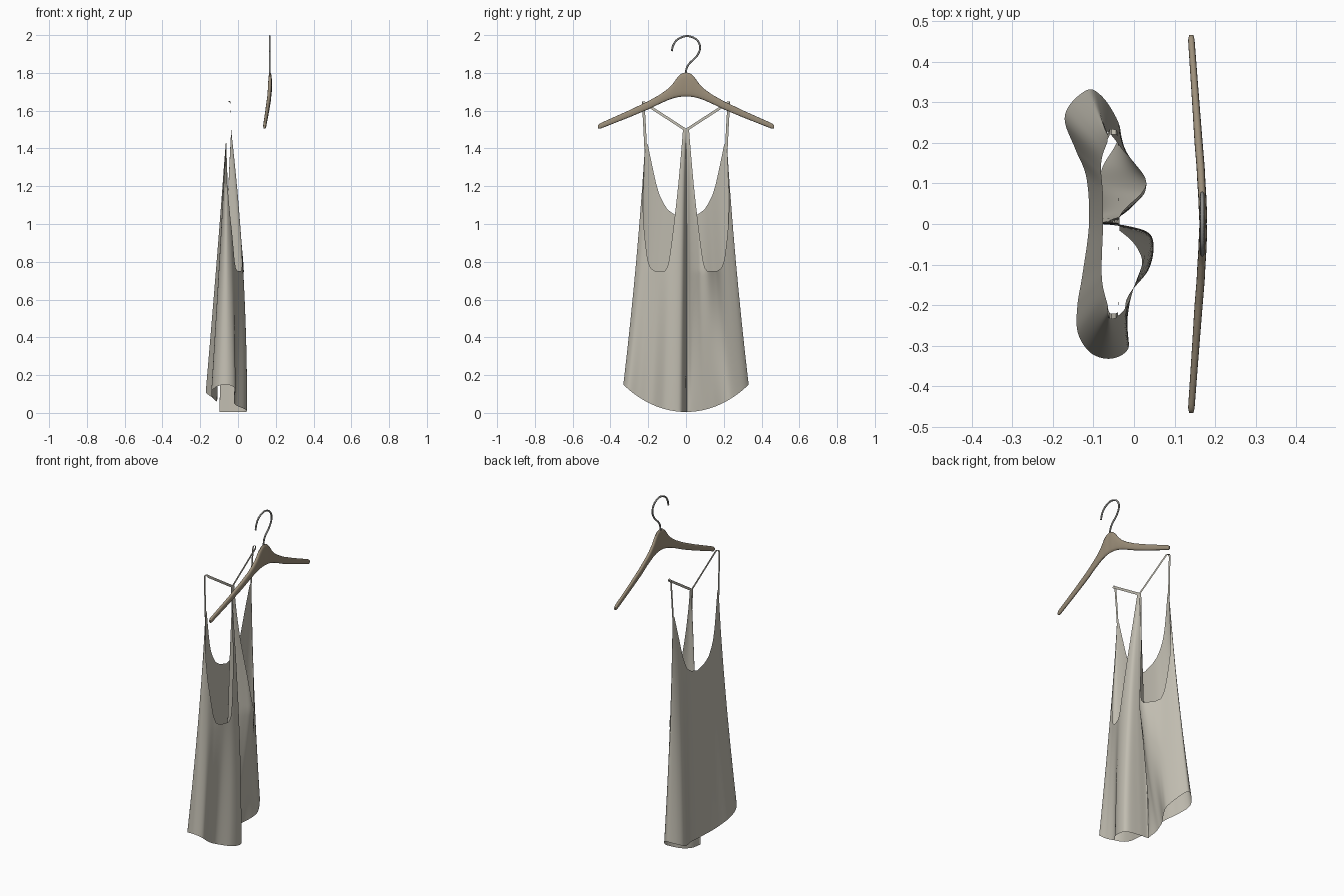
import bpy, math
from mathutils import Vector

if "Cube" in bpy.data.objects:
    bpy.data.objects.remove(bpy.data.objects["Cube"])


def material(name, rgb, rough=0.8):
    m = bpy.data.materials.new(name)
    m.use_nodes = True
    m.diffuse_color = (*rgb, 1)
    node = m.node_tree.nodes["Principled BSDF"]
    node.inputs["Base Color"].default_value = (*rgb, 1)
    node.inputs["Roughness"].default_value = rough
    return m


CLOTH = material("warm grey cloth", (0.53, 0.505, 0.435))
WOOD = material("muted brown wood", (0.335, 0.275, 0.195))
METAL = material("grey metal", (0.27, 0.27, 0.26), 0.4)


def interp(table, t):
    """Piecewise linear lookup in a table of (key, value, ...) rows."""
    if t <= table[0][0]:
        return table[0][1:]
    for a, b in zip(table, table[1:]):
        if t <= b[0]:
            k = (t - a[0]) / (b[0] - a[0])
            return tuple(p + (q - p) * k for p, q in zip(a[1:], b[1:]))
    return table[-1][1:]


def spline(points, steps, closed):
    """Catmull-Rom curve through the points."""
    pts = [Vector(p) for p in points]
    n = len(pts)
    get = (lambda i: pts[i % n]) if closed else (lambda i: pts[max(0, min(n - 1, i))])
    out = []
    for i in range(n if closed else n - 1):
        a, b, c, d = (get(i + j) for j in (-1, 0, 1, 2))
        for k in range(steps):
            t = k / steps
            out.append(0.5 * (2 * b + (c - a) * t + (2 * a - 5 * b + 4 * c - d) * t * t
                              + (3 * b - a - 3 * c + d) * t ** 3))
    if not closed:
        out.append(pts[-1])
    return out


def mesh_object(name, verts, faces, mat):
    me = bpy.data.meshes.new(name)
    me.from_pydata(verts, [], faces)
    me.materials.append(mat)
    ob = bpy.data.objects.new(name, me)
    bpy.context.collection.objects.link(ob)
    bpy.ops.object.select_all(action="DESELECT")
    ob.select_set(True)
    bpy.context.view_layer.objects.active = ob
    bpy.ops.object.shade_smooth_by_angle(angle=math.radians(50))


# Draped outline (x, y, inward pull at the hem): scooped panel, then folded racer panel
scoop_side = [(-.12, .33, 0), (-.165, .295, 0), (-.18, .25, 0), (-.15, .18, 0),
              (-.12, .11, 0), (-.113, 0, 0), (-.13, -.12, 0), (-.145, -.2, 0),
              (-.145, -.27, 0), (-.11, -.322, 0)]
racer_side = [(-.055, -.336, 0), (-.012, -.31, 0), (0, -.25, -.02), (.02, -.18, -.04),
              (.045, -.11, -.01), (.048, -.05, 0), (.03, -.018, 0), (-.02, -.004, -.02),
              (-.075, .002, -.02), (-.065, .014, -.03), (-.02, .032, -.075),
              (.025, .07, -.12), (.05, .1, -.14), (.05, .14, -.13), (.012, .19, -.06),
              (-.025, .23, -.01), (-.06, .285, 0), (-.09, .32, 0)]
outline = spline(scoop_side + racer_side, 10, True)
y_max = max(p.y for p in outline)
y_min = min(p.y for p in outline)
top_i = max(range(len(outline)), key=lambda i: outline[i].y)
outline = outline[top_i:] + outline[:top_i]
low_i = min(range(len(outline)), key=lambda i: outline[i].y)

# Upper edge height against distance from the centre (0) to the side seam (1)
NECKLINE = [(0, 1.03), (.25, 1.05), (.4, 1.075), (.5, 1.11), (.6, 1.155), (.68, 1.21),
            (.8, 1.31), (.93, 1.42), (1, 1.43)]
RACERBACK = [(0, 1.5), (.075, 1.5), (.11, 1.4), (.18, 1.2), (.26, 1.0), (.3, .9),
             (.34, .81), (.37, .77), (.42, .75), (.6, .75), (.7, .765), (.77, .81),
             (.84, .9), (.92, 1.02), (.97, 1.16), (1, 1.43)]
ROWS = 40
verts, faces = [], []
for i, p in enumerate(outline):
    s = p.y / (y_max if p.y > 0 else -y_min)
    a = min(1, abs(s))
    racer = i > low_i
    rim = interp(RACERBACK if racer else NECKLINE, a)[0]
    lowest = 0.005 if racer else 0.06
    hem = lowest + (0.15 - lowest) * a * a
    blend = (1 - a ** 4) if racer else 0
    x_top = -0.062 + 0.026 * blend
    for r in range(ROWS + 1):
        z = hem + (rim - hem) * r / ROWS
        k = z / 1.5
        spread = (1 - k) ** 1.1 * (1 - blend) + (1 - k * k) * blend
        half = 0.35 - 0.125 * z + 0.022 * z * z
        pull = p.z * max(0, 1 - z / 0.75)
        verts.append((x_top + (p.x - x_top) * spread + pull, s * half, z))
n, w = len(outline), ROWS + 1
for i in range(n):
    j = (i + 1) % n
    for r in range(ROWS):
        faces.append((i * w + r, j * w + r, j * w + r + 1, i * w + r + 1))
mesh_object("draped_top", verts, faces, CLOTH)

# Flat ribbon straps, over the shoulder and down to the racer tip:
# centre x, y, z and width direction y, z
RIBBON = [(-.066, .213, 1.39, 1, 0), (-.062, .221, 1.55, 1, 0), (-.060, .227, 1.64, 1, 0),
          (-.055, .227, 1.648, 1, 0), (-.044, .226, 1.648, .9, -.4),
          (-.039, .221, 1.64, .54, -.84), (-.037, 0, 1.497, .54, -.84)]
HALF_WIDTH = 0.007
for side, label in ((1, "left"), (-1, "right")):
    verts = [(x, side * (y + e * dy), z + e * dz)
             for x, y, z, dy, dz in RIBBON for e in (-HALF_WIDTH, HALF_WIDTH)]
    faces = [(2 * i, 2 * i + 1, 2 * i + 3, 2 * i + 2) for i in range(len(RIBBON) - 1)]
    mesh_object("strap_" + label, verts, faces, CLOTH)

# Wooden hanger: rounded sections swept along y (distance, top, bottom, x, half depth)
SECTIONS = [(0, 1.803, 1.675, .170, .009), (.025, 1.796, 1.674, .170, .010),
            (.045, 1.777, 1.671, .169, .010), (.07, 1.742, 1.665, .168, .010),
            (.1, 1.712, 1.654, .166, .010), (.14, 1.684, 1.636, .164, .010),
            (.2, 1.650, 1.607, .159, .010), (.3, 1.602, 1.565, .152, .009),
            (.455, 1.533, 1.504, .141, .008), (.465, 1.524, 1.507, .141, .005)]
stations = [SECTIONS[-1][0] * k / 62 for k in range(-62, 63)]
SIDES = 16
verts, faces = [], []
for y in stations:
    top, low, x, depth = interp(SECTIONS, abs(y))
    for k in range(SIDES):
        c, d = math.cos(math.tau * k / SIDES), math.sin(math.tau * k / SIDES)
        verts.append((x + depth * math.copysign(abs(c) ** .7, c), y,
                      (top + low) / 2 + (top - low) / 2 * math.copysign(abs(d) ** .8, d)))
for i in range(len(stations) - 1):
    for k in range(SIDES):
        m = (k + 1) % SIDES
        b = i * SIDES
        faces.append((b + k, b + SIDES + k, b + SIDES + m, b + m))
faces.append(tuple(range(SIDES)))
faces.append(tuple(reversed(range(len(verts) - SIDES, len(verts)))))
mesh_object("hanger_body", verts, faces, WOOD)

# Metal hook
HOOK = [(0, 1.78), (.002, 1.82), (.018, 1.85), (.058, 1.89), (.075, 1.935), (.055, 1.977),
        (.005, 1.995), (-.045, 1.977), (-.068, 1.945), (-.075, 1.915)]
curve = bpy.data.curves.new("hanger_hook", "CURVE")
curve.dimensions = "3D"
curve.bevel_depth = 0.005
curve.bevel_resolution = 2
curve.use_fill_caps = True
path = spline([(.168, y, z) for y, z in HOOK], 6, False)
wire = curve.splines.new("POLY")
wire.points.add(len(path) - 1)
for point, co in zip(wire.points, path):
    point.co = (*co, 1)
curve.materials.append(METAL)
bpy.context.collection.objects.link(bpy.data.objects.new("hanger_hook", curve))
